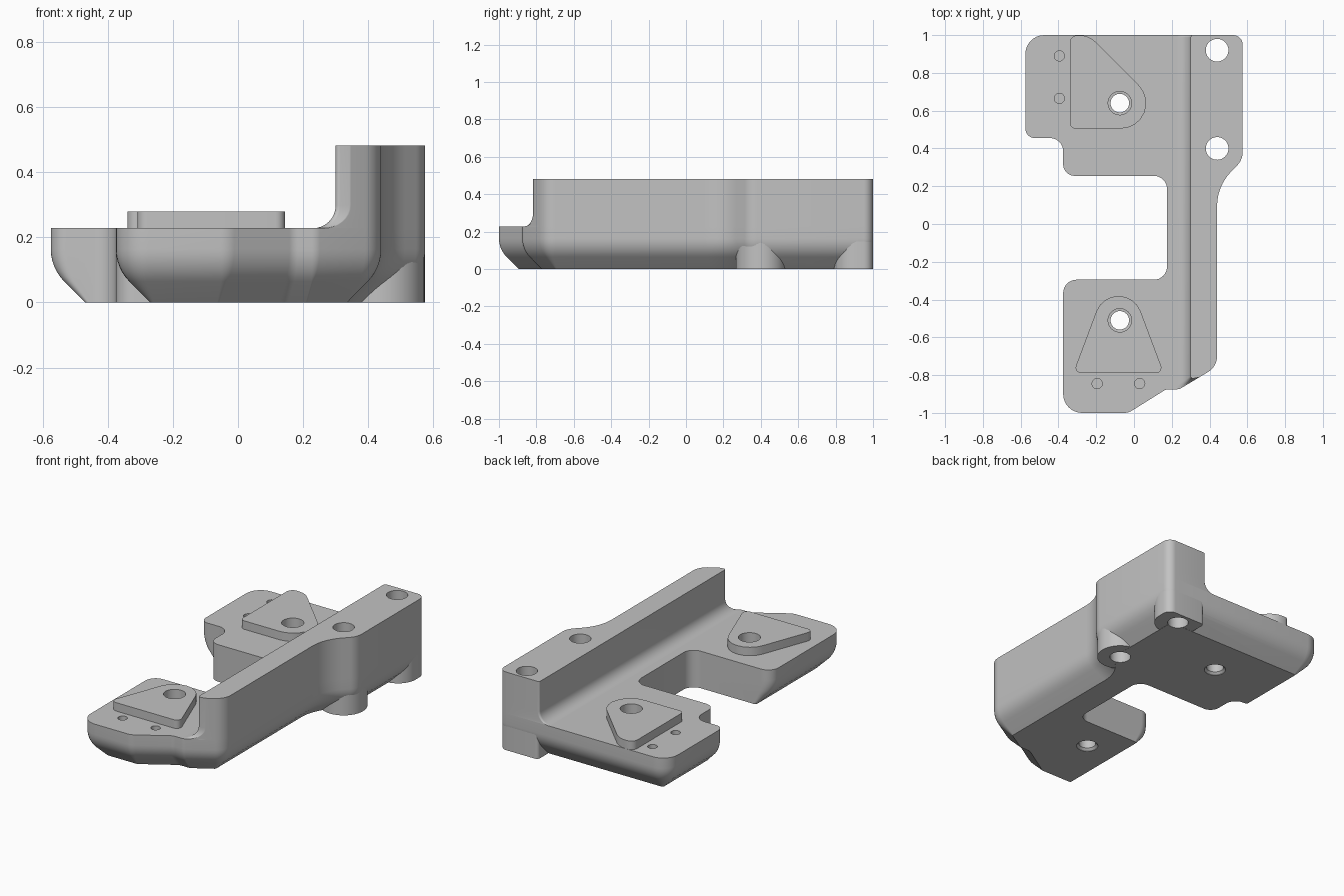
import bpy, bmesh, math
from mathutils import Vector, Matrix

if "Cube" in bpy.data.objects:
    bpy.data.objects.remove(bpy.data.objects["Cube"], do_unlink=True)

metal = bpy.data.materials.new("plain grey")
metal.use_nodes = True
GREY = (0.54, 0.54, 0.54, 1)
metal.diffuse_color = GREY
metal.node_tree.nodes["Principled BSDF"].inputs["Base Color"].default_value = GREY

STEPS = 8
PLATE_TOP, WALL_TOP, PAD_TOP = 0.228, 0.482, 0.28


def outline(corners, z, inset=0.0):
    """Rounded ring; each corner is x, y, radius, inset weight of the edge that follows."""
    pts = [Vector(c[:2]) for c in corners]
    n = len(pts)
    dirs = [(pts[(i + 1) % n] - pts[i]).normalized() for i in range(n)]
    norms = [Vector((-d.y, d.x)) for d in dirs]
    ring = []
    for i, (x, y, radius, weight) in enumerate(corners):
        d1, d2, n1, n2 = dirs[i - 1], dirs[i], norms[i - 1], norms[i]
        a, b = corners[i - 1][3] * inset, weight * inset
        # meeting point of the two shifted edges
        turn = d1.cross(d2)
        p = pts[i] + n1 * a + d1 * ((n2 * b - n1 * a).cross(d2) / turn)
        angle = math.atan2(turn, d1.dot(d2))
        r = max(radius - max(a + b, 0) / 2, 0.012) if angle > 0 else radius
        side = math.copysign(r, angle)
        start = p - d1 * r * math.tan(abs(angle) / 2)
        centre = start + n1 * side
        for k in range(STEPS + 1):
            q = centre + Matrix.Rotation(angle * k / STEPS, 2) @ (start - centre)
            ring.append((q.x, q.y, z))
    return ring


def circle(x, y, r, z, sides=40):
    return [(x + r * math.cos(math.tau * k / sides),
             y + r * math.sin(math.tau * k / sides), z) for k in range(sides)]


def loft(name, rings):
    bm = bmesh.new()
    loops = [[bm.verts.new(p) for p in ring] for ring in rings]
    for low, high in zip(loops, loops[1:]):
        for k in range(len(low)):
            j = (k + 1) % len(low)
            bm.faces.new((low[k], low[j], high[j], high[k]))
    bm.faces.new(loops[0][::-1])
    bm.faces.new(loops[-1])
    mesh = bpy.data.meshes.new(name)
    bm.to_mesh(mesh)
    bm.free()
    mesh.materials.append(metal)
    ob = bpy.data.objects.new(name, mesh)
    bpy.context.collection.objects.link(ob)
    return ob


def prism(name, corners, z0, z1):
    return loft(name, [outline(corners, z0), outline(corners, z1)])


# Outer side shared by the plate and the wall
outer_side = [(0.44, -0.755, 0.1, 1), (0.44, 0.2, 0.26, 1),
              (0.575, 0.34, 0.1, 1), (0.575, 1, 0.05, 1)]

# Base plate: rounded and chamfered below, straight inside the notch
plate_corners = [(-0.375, -1, 0.1, 1), (-0.03, -1, 0.08, 1),
                 (0.17, -0.875, 0.05, 1), (0.24, -0.875, 0.05, 1)] + outer_side + [
                 (-0.575, 1, 0.1, 1), (-0.575, 0.455, 0.05, 0),
                 (-0.375, 0.455, 0.07, 0), (-0.375, 0.255, 0.06, 0),
                 (0.175, 0.255, 0.07, 0), (0.175, -0.295, 0.07, 0),
                 (-0.375, -0.295, 0.07, 1)]
bend = 0.141
rings = [outline(plate_corners, 0, 0.105)]
for k in range(7):
    t = math.pi / 4 * (1 - k / 6)
    rings.append(outline(plate_corners, 0.164 - bend * math.sin(t), bend * (1 - math.cos(t))))
rings.append(outline(plate_corners, PLATE_TOP))
plate = loft("base_plate", rings)

# Upright wall, flared into the plate by a fillet along its inner foot
wall_corners = [(0.30, -0.82, 0.012, 0.5), (0.345, -0.812, 0.015, 0)]
wall_corners += [c[:3] + (0,) for c in outer_side] + [(0.30, 1, 0.012, 1)]
fillet = 0.07
rings = []
for k in range(9):
    t = math.pi / 2 * k / 8
    rings.append(outline(wall_corners, PLATE_TOP + fillet * (1 - math.cos(t)),
                         -fillet * (1 - math.sin(t))))
rings.append(outline(wall_corners, WALL_TOP))
wall = loft("upright_wall", rings)

# Bolt bosses running straight down through the chamfer
middle_boss = loft("middle_boss", [circle(0.44, 0.4, 0.133, z) for z in (0.0005, 0.2)])
rear_boss = prism("rear_boss", [(0.31, 0.79, 0.12, 0), (0.574, 0.79, 0.12, 0),
                                (0.574, 0.999, 0.05, 0), (0.31, 0.999, 0.02, 0)], 0.0005, 0.2)

# Raised mounting pads
front_pad = prism("front_pad", [(-0.322, -0.79, 0.03, 0), (0.158, -0.79, 0.03, 0),
                                (-0.082, -0.15, 0.125, 0)], PLATE_TOP, PAD_TOP)
rear_pad = prism("rear_pad", [(-0.34, 0.505, 0.03, 0), (0.256, 0.505, 0.135, 0),
                              (-0.239, 0.999, 0.12, 0), (-0.34, 0.999, 0.04, 0)],
                 PLATE_TOP, PAD_TOP)
parts = [plate, wall, middle_boss, rear_boss, front_pad, rear_pad]

# Hole cutters: wall bolts, stepped pad bores and blind dowel holes
cutters = []
for y in (0.4, 0.92):
    cutters.append(loft("bolt_cutter", [circle(0.44, y, 0.06, z) for z in (-0.1, 0.6)]))
for y in (0.64, -0.51):
    steps = ((0.062, -0.1), (0.062, 0.002), (0.049, 0.015),
             (0.049, 0.15), (0.062, 0.151), (0.062, 0.4))
    cutters.append(loft("bore_cutter", [circle(-0.075, y, r, z) for r, z in steps]))
for x, y in ((-0.395, 0.89), (-0.395, 0.665), (-0.195, -0.845), (0.03, -0.845)):
    cutters.append(loft("dowel_cutter", [circle(x, y, 0.027, z) for z in (0.12, 0.4)]))


def overlaps(a, b):
    """True when the plan boxes of two objects share some area."""
    boxes = [[(min(v.co[i] for v in o.data.vertices), max(v.co[i] for v in o.data.vertices))
              for i in range(3)] for o in (a, b)]
    return all(p[0] < q[1] and q[0] < p[1] for p, q in zip(*boxes))


for part in parts:
    for cutter in cutters:
        if overlaps(part, cutter):
            mod = part.modifiers.new("hole", "BOOLEAN")
            mod.operation = "DIFFERENCE"
            mod.solver = "EXACT"
            mod.object = cutter
depsgraph = bpy.context.evaluated_depsgraph_get()
meshes = [bpy.data.meshes.new_from_object(p.evaluated_get(depsgraph)) for p in parts]
for part, mesh in zip(parts, meshes):
    part.modifiers.clear()
    part.data = mesh
for cutter in cutters:
    bpy.data.objects.remove(cutter, do_unlink=True)

# Smooth curves, sharp machined edges
bpy.ops.object.select_all(action="DESELECT")
for part in parts:
    part.select_set(True)
bpy.context.view_layer.objects.active = plate
bpy.ops.object.shade_smooth_by_angle(angle=math.radians(30))
